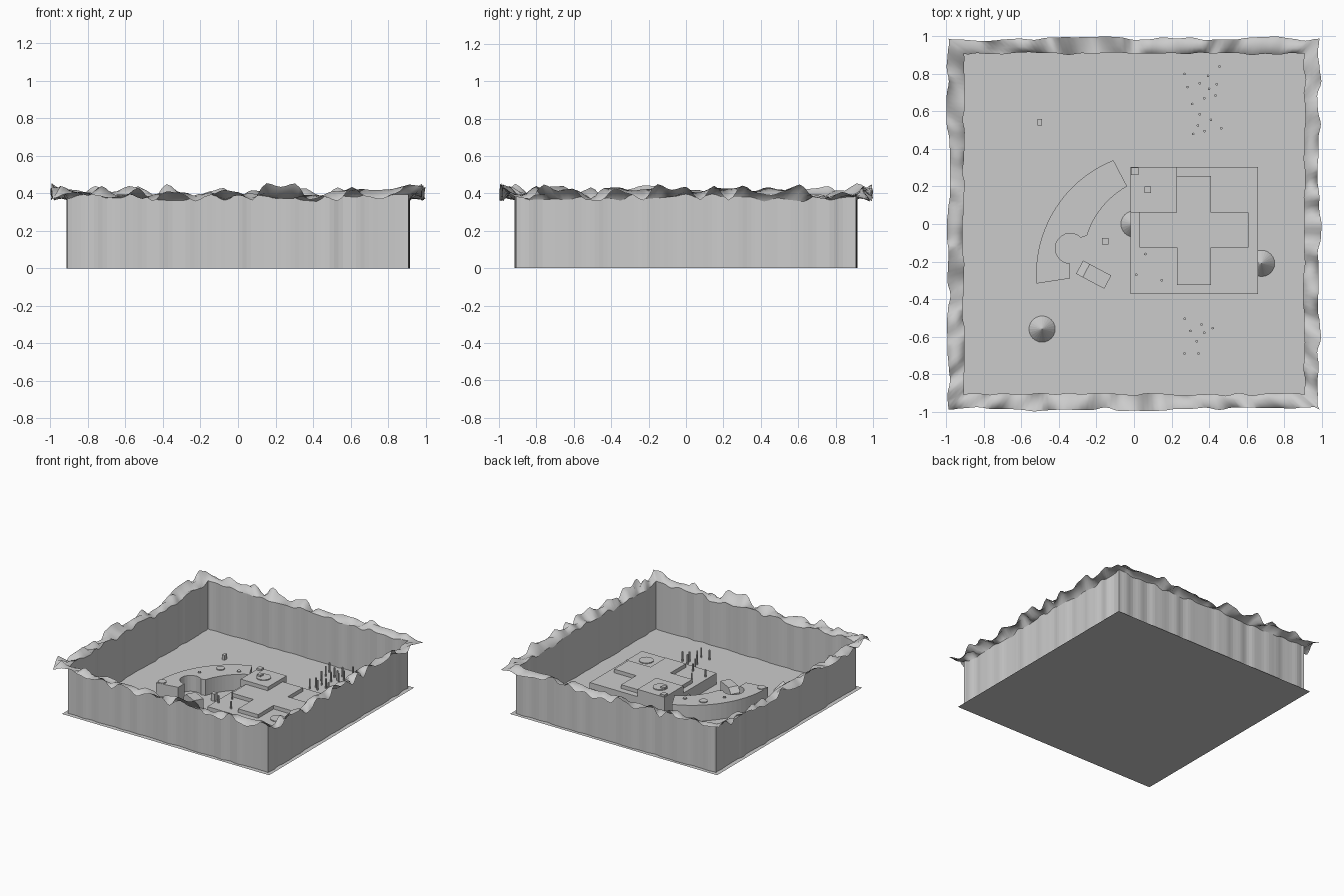
import bpy, bmesh, math, random
from math import sin, cos, pi, radians

if "Cube" in bpy.data.objects:
    bpy.data.objects.remove(bpy.data.objects["Cube"])

random.seed(7)


def make(name, verts, faces, smooth=False):
    me = bpy.data.meshes.new(name)
    bm = bmesh.new()
    vs = [bm.verts.new(v) for v in verts]
    for f in faces:
        bm.faces.new([vs[i] for i in f])
    bmesh.ops.recalc_face_normals(bm, faces=bm.faces)
    bm.to_mesh(me)
    bm.free()
    if smooth:
        for p in me.polygons:
            p.use_smooth = True
    ob = bpy.data.objects.new(name, me)
    bpy.context.collection.objects.link(ob)
    return ob


def prism(name, pts, z0, z1):
    n = len(pts)
    verts = [(x, y, z0) for x, y in pts] + [(x, y, z1) for x, y in pts]
    faces = [list(range(n))[::-1], list(range(n, 2 * n))]
    faces += [(i, (i + 1) % n, (i + 1) % n + n, i + n) for i in range(n)]
    return make(name, verts, faces)


def rect(x0, x1, y0, y1):
    return [(x0, y0), (x1, y0), (x1, y1), (x0, y1)]


def arc(cx, cy, r0, r1, a0, a1, n):
    out = []
    for i in range(n + 1):
        t = i / n
        a, r = radians(a0 + (a1 - a0) * t), r0 + (r1 - r0) * t
        out.append((cx + r * cos(a), cy + r * sin(a)))
    return out


def disc(name, x, y, r, z0, z1, n=24):
    return prism(name, arc(x, y, r, r, 0, 360, n)[:-1], z0, z1)


# floor sheet
make("floor", [(x, y, 0) for x, y in rect(-.94, .94, -.94, .94)], [(0, 1, 2, 3)])

# rippled curtain wall with a ragged rim flaring outwards
K, SUB = 26, 3
N = K * SUB


def noise():
    ctrl = [random.uniform(-1, 1) for _ in range(4 * K)]
    out = []
    for i in range(4 * N):
        k, t = divmod(i, SUB)
        s = (1 - cos(pi * t / SUB)) / 2
        out.append(ctrl[k] * (1 - s) + ctrl[(k + 1) % (4 * K)] * s)
    return out


def loop(dist, damp, dn, height, hamp, hn):
    pts = []
    for i in range(4 * N):
        side, j = divmod(i, N)
        t = j / N * 2 - 1
        d = dist + damp * dn[i] * (0 if j == 0 else 1)
        x, y = t * dist, -d
        if j == 0:
            y = -dist
        for _ in range(side):
            x, y = -y, x
        pts.append((x, y, height + hamp * hn[i]))
    return pts


ripple, edge, lift, tip, mid = (noise() for _ in range(5))
loops = [loop(.908, .008, ripple, 0, 0, lift),
         loop(.908, .008, ripple, .378, .022, lift),
         loop(.945, .008, edge, .405, .035, mid),
         loop(.988, .012, edge, .405, .05, tip)]


def strip(name, rows, smooth):
    m = 4 * N
    verts = [p for r in rows for p in r]
    faces = [(r * m + i, r * m + (i + 1) % m, (r + 1) * m + (i + 1) % m, (r + 1) * m + i)
             for r in range(len(rows) - 1) for i in range(m)]
    make(name, verts, faces, smooth)


strip("curtain_wall", loops[:2], False)
strip("ragged_rim", loops[1:], True)

# curved building with a round bite and roof discs
outline = (arc(.14, -.26, .65, .663, 112.6, 185, 20)
           + [(-.34, -.29), (-.34, -.21)]
           + arc(-.34, -.13, .08, .08, 270, 45, 14)
           + arc(.14, -.26, .438, .494, 153, 111, 12))
prism("curved_building", outline, 0, .13)
for x, y, r in [(-.27, .16, .032), (-.13, .20, .016), (-.36, .015, .012), (-.49, -.28, .032)]:
    disc("curved_roof_disc", x, y, r, .13, .137, 16)

# main building: low slab, taller corner block and cross-shaped roof
prism("main_slab", rect(-.018, .66, -.372, .305), 0, .09)
prism("corner_block", rect(-.018, .228, .06, .305), .09, .15)
prism("cross_roof", [(.228, -.325), (.41, -.325), (.41, -.125), (.61, -.125), (.61, .06), (.41, .06),
                     (.41, .255), (.228, .255), (.228, .06), (.03, .06), (.03, -.125), (.228, -.125)],
      .09, .12)
disc("roof_disc_back", .107, .18, .055, .15, .157)
disc("roof_disc_front", .535, -.25, .055, .09, .097)
prism("roof_box", rect(.055, .09, .165, .2), .15, .17)
prism("corner_box", rect(-.015, .025, .26, .3), .15, .165)

# wedge hut beside the curved building
a = radians(-28)
wedge = []
for w in (-.04, .04):
    for u, z in [(-.085, 0), (.085, 0), (.085, .09), (.06, .09), (-.045, .09), (-.085, .05)]:
        wedge.append((-.215 + u * cos(a) - w * sin(a), -.27 + u * sin(a) + w * cos(a), z))
make("wedge_hut", wedge, [range(6), range(6, 12)] +
     [(i, (i + 1) % 6, (i + 1) % 6 + 6, i + 6) for i in range(6)])

# small loose blocks
prism("small_block", rect(-.17, -.135, -.11, -.075), 0, .06)
prism("far_block", rect(-.515, -.49, .525, .56), 0, .04)

# low cones
for x, y in [(0, 0), (.68, -.21), (-.49, -.56)]:
    ring = arc(x, y, .07, .07, 0, 360, 24)[:-1]
    make("cone", [(px, py, 0) for px, py in ring] + [(x, y, .08)],
         [range(24)] + [(i, (i + 1) % 24, 24) for i in range(24)])

# groups of thin posts
back = [(.27, .8), (.285, .73), (.35, .75), (.395, .79), (.455, .84), (.44, .745), (.4, .72), (.375, .67),
        (.435, .685), (.31, .64), (.35, .585), (.34, .525), (.41, .555), (.465, .51), (.375, .495), (.315, .48)]
front = [(.27, -.505), (.3, -.57), (.36, -.535), (.42, -.555), (.375, -.58), (.335, -.625),
         (.27, -.69), (.345, -.69)]
for x, y in back + front:
    disc("post", x, y, .007, 0, .08, 8)
for x, y in [(.012, -.27), (.06, -.16), (.148, -.3)]:
    disc("roof_post", x, y, .007, .09, .15, 8)
